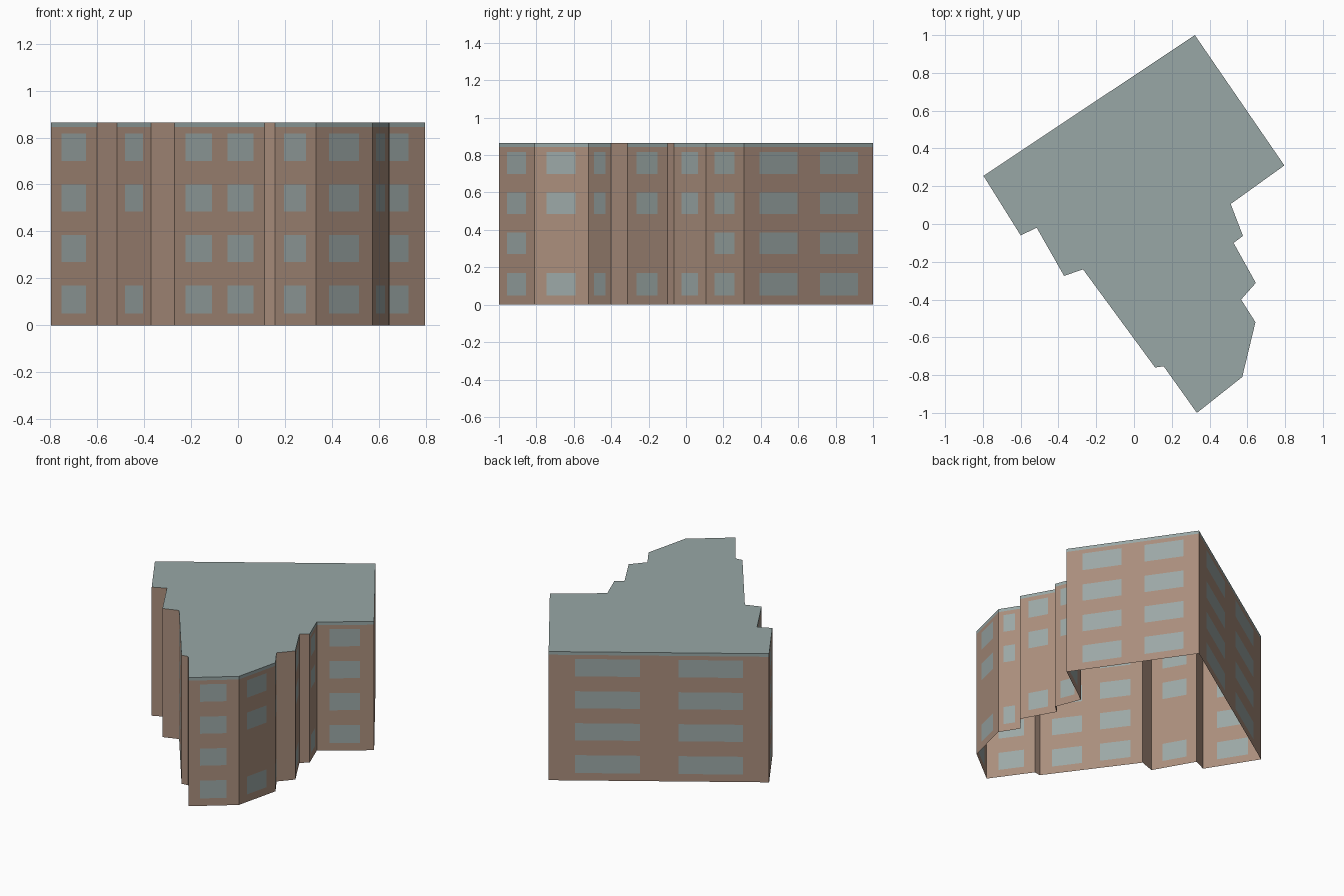
import bpy
import bmesh
from mathutils import Vector

cube = bpy.data.objects.get("Cube")
if cube:
    bpy.data.objects.remove(cube, do_unlink=True)


def make_material(name, rgb):
    m = bpy.data.materials.new(name)
    m.use_nodes = True
    m.diffuse_color = (*rgb, 1)
    m.node_tree.nodes["Principled BSDF"].inputs["Base Color"].default_value = (*rgb, 1)
    return m


brick = make_material("tan brick", (0.40, 0.27, 0.202))
glass = make_material("pale window glass", (0.33, 0.39, 0.38))
slate = make_material("grey green roof", (0.315, 0.39, 0.382))

HEIGHT = 0.865
BAND = 0.844
ROWS = [(0.05, 0.17), (0.27, 0.385), (0.485, 0.60), (0.70, 0.817)]
SINGLE = [(0.225, 0.757)]
PAIR = [(0.12, 0.415), (0.588, 0.882)]

# Footprint corner, then the style of the wall that starts there
FOOTPRINT = [
    (0.333, -1.0, "single"), (0.573, -0.81, "gapped"), (0.643, -0.52, "gapped"),
    (0.567, -0.40, "plain"), (0.645, -0.312, "gapped"), (0.527, -0.10, "plain"),
    (0.577, -0.063, "gapped"), (0.512, 0.106, "single"), (0.796, 0.31, "pair"),
    (0.322, 1.0, "pair"), (-0.797, 0.255, "single"), (-0.60, -0.06, "plain"),
    (-0.515, -0.02, "gapped"), (-0.37, -0.275, "plain"), (-0.27, -0.24, "pair"),
    (0.112, -0.76, "plain"), (0.157, -0.753, "single"),
]


def finish(name, bm, materials):
    mesh = bpy.data.meshes.new(name)
    bm.to_mesh(mesh)
    bm.free()
    for m in materials:
        mesh.materials.append(m)
    obj = bpy.data.objects.new(name, mesh)
    bpy.context.collection.objects.link(obj)


def inside(value, spans):
    return any(a < value < b for a, b in spans)


def add_wall(bm, start, end, style):
    """Wall cut into a grid; window cells and the top band get their own material."""
    if style == "plain":
        columns, rows, levels = [], [], [0, HEIGHT]
    else:
        columns = PAIR if style == "pair" else SINGLE
        rows = [r for i, r in enumerate(ROWS) if style != "gapped" or i != 1]
        levels = [0] + [z for r in rows for z in r] + [BAND, HEIGHT]
    cuts = [0] + [u for c in columns for u in c] + [1]
    grid = [[bm.verts.new((*start.lerp(end, u), z)) for u in cuts] for z in levels]
    for j in range(len(levels) - 1):
        z = (levels[j] + levels[j + 1]) / 2
        for i in range(len(cuts) - 1):
            u = (cuts[i] + cuts[i + 1]) / 2
            face = bm.faces.new((grid[j][i], grid[j][i + 1],
                                 grid[j + 1][i + 1], grid[j + 1][i]))
            if inside(u, columns) and inside(z, rows):
                face.material_index = 1
            elif z > BAND and style != "plain":
                face.material_index = 2


# Outer walls with windows, open underneath
bm = bmesh.new()
corners = [Vector((x, y)) for x, y, _ in FOOTPRINT]
for i, (_, _, style) in enumerate(FOOTPRINT):
    add_wall(bm, corners[i], corners[(i + 1) % len(corners)], style)
bmesh.ops.remove_doubles(bm, verts=bm.verts, dist=0.0005)
finish("outer_walls", bm, [brick, glass, slate])

# Flat roof following the footprint
bm = bmesh.new()
roof = bm.faces.new([bm.verts.new((*c, HEIGHT)) for c in corners])
roof.normal_update()
bmesh.ops.triangulate(bm, faces=[roof], ngon_method="EAR_CLIP")
finish("flat_roof", bm, [slate])
